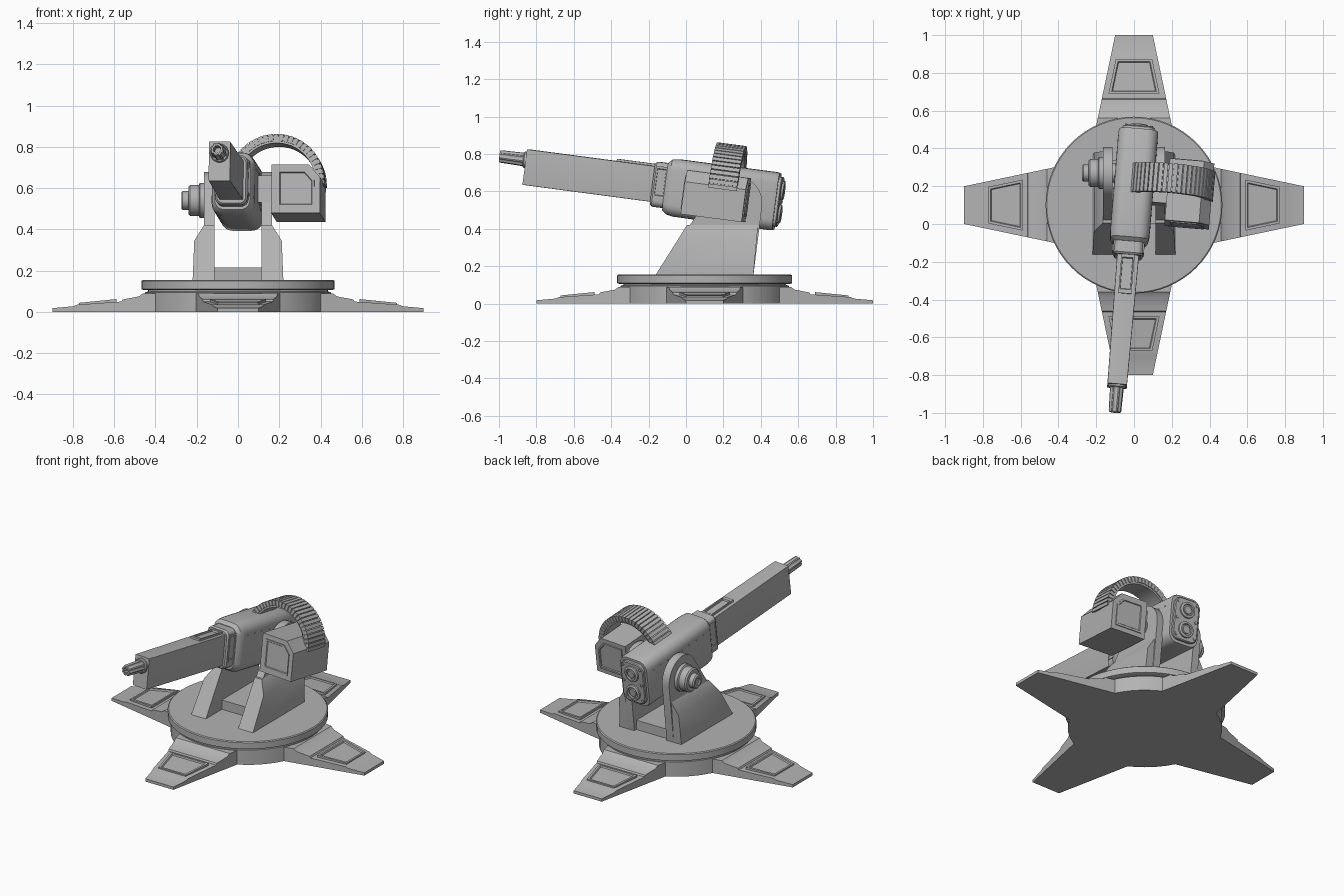
import bpy, bmesh
from math import sin, cos, pi, radians
from mathutils import Matrix, Vector

if "Cube" in bpy.data.objects:
    bpy.data.objects.remove(bpy.data.objects["Cube"])

grey = bpy.data.materials.new("plain grey")
grey.use_nodes = True
COL = (0.45, 0.45, 0.45, 1)
grey.diffuse_color = COL
grey.node_tree.nodes["Principled BSDF"].inputs["Base Color"].default_value = COL

made = []
BASE = Matrix.Translation((0, 0.1, 0))
PIVOT = Vector((0.005, 0.27, 0.54))
# gun frame: -y along the barrel, pitched up and yawed to the right
GUN = (Matrix.Translation(PIVOT) @ Matrix.Rotation(radians(-4.8), 4, 'Z')
       @ Matrix.Rotation(radians(-7.5), 4, 'X'))


def finish(name, bm, mat=Matrix()):
    bmesh.ops.recalc_face_normals(bm, faces=bm.faces)
    me = bpy.data.meshes.new(name)
    bm.to_mesh(me)
    bm.free()
    me.materials.append(grey)
    ob = bpy.data.objects.new(name, me)
    ob.matrix_world = mat
    bpy.context.collection.objects.link(ob)
    made.append(ob)
    return ob


def loft(name, rings, mat=Matrix()):
    """Skin equal-length rings of points and cap both ends."""
    bm = bmesh.new()
    vs = [[bm.verts.new(p) for p in ring] for ring in rings]
    n = len(vs[0])
    for a, b in zip(vs, vs[1:]):
        for i in range(n):
            j = (i + 1) % n
            bm.faces.new((a[i], a[j], b[j], b[i]))
    bm.faces.new(vs[0])
    bm.faces.new(vs[-1])
    return finish(name, bm, mat)


def lathe(name, profile, axis, centre, mat=Matrix(), n=32, flute=1.0):
    """Turn (radius, distance) pairs about an axis; flute shrinks every other pair of points."""
    q = Vector((0, 0, 1)).rotation_difference(Vector(axis))
    rings = []
    for r, d in profile:
        ring = []
        for i in range(n):
            a = 2 * pi * i / n
            k = r * (flute if i % 4 < 2 else 1)
            ring.append(Vector(centre) + q @ Vector((k * cos(a), k * sin(a), d)))
        rings.append(ring)
    return loft(name, rings, mat)


def rounded(y, hw, lo, hi, r):
    """Rounded rectangle across the gun at distance y."""
    pts = []
    for k, (cx, cz) in enumerate([(hw - r, hi - r), (r - hw, hi - r),
                                  (r - hw, lo + r), (hw - r, lo + r)]):
        for s in range(7):
            a = pi / 2 * (k + s / 6)
            pts.append(Vector((cx + r * cos(a), y, cz + r * sin(a))))
    return pts


def panel(name, ring, normal, mat, lift=0.01, border=0.85):
    """Raised frame with a sunken middle."""
    ring = [Vector(p) for p in ring]
    n = Vector(normal)
    mid = sum(ring, Vector()) / len(ring)

    def copy(f, d):
        return [mid + (p - mid) * f + n * d for p in ring]
    return loft(name, [copy(1, -0.01), copy(1, lift), copy(border, lift),
                       copy(border - 0.04, lift * 0.2)], mat)


def box(name, x0, x1, y0, y1, z0, z1, mat=Matrix()):
    return loft(name, [[(x0, y0, z), (x1, y0, z), (x1, y1, z), (x0, y1, z)]
                       for z in (z0, z1)], mat)


# Base drum and turntable
lathe("base_drum", [(0.45, 0), (0.45, 0.095), (0.435, 0.1), (0.435, 0.115)],
      (0, 0, 1), (0, 0, 0), BASE, 64)
lathe("turntable", [(0.455, 0.105), (0.468, 0.11), (0.468, 0.15), (0.462, 0.155)],
      (0, 0, 1), (0, 0, 0), BASE, 64)


# Four tapered feet with stepped bands and framed panels
def half_width(r):
    return 0.19 - (r - 0.47) * 0.21


def leg_top(r):
    return 0.055 - max(0, r - 0.56) * 0.1


def leg_ring(r, h):
    w = half_width(r)
    return [(-w, -r, 0), (w, -r, 0), (w, -r, h), (-w, -r, h)]


for k, side in enumerate(["front", "left", "back", "right"]):
    m = BASE @ Matrix.Rotation(k * pi / 2, 4, 'Z')
    loft(side + "_foot", [leg_ring(0.3, 0.09), leg_ring(0.46, 0.09), leg_ring(0.48, 0.075),
                          leg_ring(0.56, 0.06), leg_ring(0.565, 0.05), leg_ring(0.78, 0.035),
                          leg_ring(0.8, 0.027), leg_ring(0.9, 0.018)], m)
    trap = [(s * (half_width(r) - 0.03), -r, leg_top(r))
            for s, r in [(-1, 0.59), (1, 0.59), (1, 0.77), (-1, 0.77)]]
    panel(side + "_foot_panel", trap, (0, 0, 1), m, 0.01, 0.88)

# Yoke arms: thin rounded plate over a thick sloped foot
outline = [(-0.165, 0.15), (0.36, 0.15)]
for i in range(15):
    a = radians(-5 + 152 * i / 14)
    outline.append((0.27 + 0.138 * cos(a), 0.54 + 0.138 * sin(a)))
for s, side in [(1, "left"), (-1, "right")]:
    loft(side + "_arm_plate", [[(s * x, y, z) for y, z in outline] for x in (0.115, 0.165)])
    rings = []
    for x, y0, y1, z in [(0.22, -0.165, 0.36, 0.15), (0.212, -0.042, 0.378, 0.345),
                         (0.165, 0.005, 0.385, 0.42)]:
        rings.append([(s * 0.115, y0, z), (s * x, y0, z), (s * x, y1, z), (s * 0.115, y1, z)])
    loft(side + "_arm_foot", rings)
box("yoke_floor", -0.118, 0.118, 0.0, 0.34, 0.15, 0.215)

# Trunnion through both arms with a stepped knob on the right
lathe("trunnion", [(0.05, -0.17), (0.05, 0.17)], (1, 0, 0), PIVOT)
lathe("pivot_knob", [(0.085, 0.16), (0.085, 0.185), (0.075, 0.19), (0.075, 0.232), (0.066, 0.24),
                     (0.045, 0.24), (0.045, 0.268), (0.038, 0.275), (0.024, 0.275), (0.022, 0.268)],
      (-1, 0, 0), (0, PIVOT.y, PIVOT.z))

# Receiver body, neck and barrel housing
loft("receiver", [rounded(*s) for s in [
    (-0.385, 0.085, -0.095, 0.165, 0.045), (-0.365, 0.1, -0.11, 0.185, 0.055),
    (-0.33, 0.105, -0.118, 0.19, 0.06), (0.2, 0.105, -0.122, 0.19, 0.06),
    (0.215, 0.1, -0.117, 0.184, 0.055)]], GUN)
loft("rear_plate", [rounded(*s) for s in [
    (0.21, 0.085, -0.1, 0.168, 0.045), (0.228, 0.085, -0.1, 0.168, 0.045),
    (0.233, 0.08, -0.095, 0.163, 0.04)]], GUN)
loft("neck", [rounded(*s) for s in [
    (-0.37, 0.078, -0.08, 0.162, 0.035), (-0.445, 0.078, -0.08, 0.162, 0.035),
    (-0.455, 0.07, -0.072, 0.154, 0.03)]], GUN)
loft("barrel_housing", [rounded(y, w, -0.055, 0.137, 0.003)
                        for y, w in [(-0.44, 0.058), (-1.147, 0.052)]], GUN)
panel("top_rail", [(-0.035, -0.664, 0.137), (0.035, -0.664, 0.137),
                   (0.035, -0.45, 0.137), (-0.035, -0.45, 0.137)], (0, 0, 1), GUN, 0.012, 0.8)
for s, side in [(1, "left"), (-1, "right")]:
    panel(side + "_neck_panel", [(s * 0.078, y, z) for y, z in [
        (-0.44, -0.03), (-0.385, -0.03), (-0.385, 0.14), (-0.44, 0.14)]],
        (s, 0, 0), GUN, 0.005, 0.85)

# Fluted muzzle with an open bore
lathe("muzzle_collar", [(0.045, 1.14), (0.045, 1.157), (0.04, 1.162)],
      (0, -1, 0), (0, 0, 0.08), GUN)
lathe("muzzle", [(0.038, 1.14), (0.036, 1.2), (0.034, 1.285), (0.03, 1.292),
                 (0.019, 1.292), (0.018, 1.22)], (0, -1, 0), (0, 0, 0.08), GUN, 32, 0.86)

# Rear caps and bolts
for i, z in enumerate((-0.03, 0.095)):
    lathe("rear_cap_%d" % i, [(0.05, 0.225), (0.05, 0.243), (0.044, 0.247), (0.036, 0.247),
                              (0.034, 0.238), (0.026, 0.238), (0.024, 0.245)],
          (0, 1, 0), (0, 0, z), GUN, 24)
for s in (-1, 1):
    for z in (-0.07, 0.035, 0.14):
        lathe("rear_bolt", [(0.009, 0.22), (0.009, 0.239)], (0, 1, 0), (s * 0.066, 0, z), GUN, 8)
    for i in range(8):
        lathe("receiver_rivet", [(0.005, 0.1), (0.005, 0.108)], (s, 0, 0),
              (0, -0.3 + i * 0.065, 0.115), GUN, 6)

# Ammunition box with one clipped corner and framed ends
clip = [(0.178, -0.095), (0.415, -0.095), (0.415, 0.08), (0.36, 0.142), (0.178, 0.142)]
loft("ammo_box", [[(x, y, z) for x, z in clip] for y in (-0.255, 0.075)], GUN)
for y, d, side in [(-0.255, -1, "front"), (0.075, 1, "back")]:
    mx, mz = 0.297, 0.024
    panel("ammo_box_%s_panel" % side, [(mx + (x - mx) * 0.76, y, mz + (z - mz) * 0.76)
                                       for x, z in clip], (0, d, 0), GUN, 0.006, 0.88)
box("ammo_box_bracket", 0.09, 0.19, -0.16, 0.05, -0.03, 0.1, GUN)

# Curved feed belt: a chute band with a row of links over it
LINKS = 24


def arc(a, r, y):
    return (0.19 + r * cos(a), y, 0.075 + r * sin(a))


angles = [radians(-3 + 155 * i / LINKS) for i in range(LINKS + 1)]
loft("feed_band", [[arc(a, 0.19, -0.12), arc(a, 0.226, -0.12),
                    arc(a, 0.226, 0.022), arc(a, 0.19, 0.022)] for a in angles], GUN)
for a, b in zip(angles, angles[1:]):
    gap = (b - a) * 0.1
    loft("feed_link", [[arc(t, 0.2, -0.127), arc(t, 0.234, -0.127),
                        arc(t, 0.234, 0.028), arc(t, 0.2, 0.028)]
                       for t in (a + gap, b - gap)], GUN)

# Smooth the round parts and keep hard edges
bpy.ops.object.select_all(action='DESELECT')
for ob in made:
    ob.select_set(True)
bpy.context.view_layer.objects.active = made[0]
bpy.ops.object.shade_smooth_by_angle(angle=radians(30))
